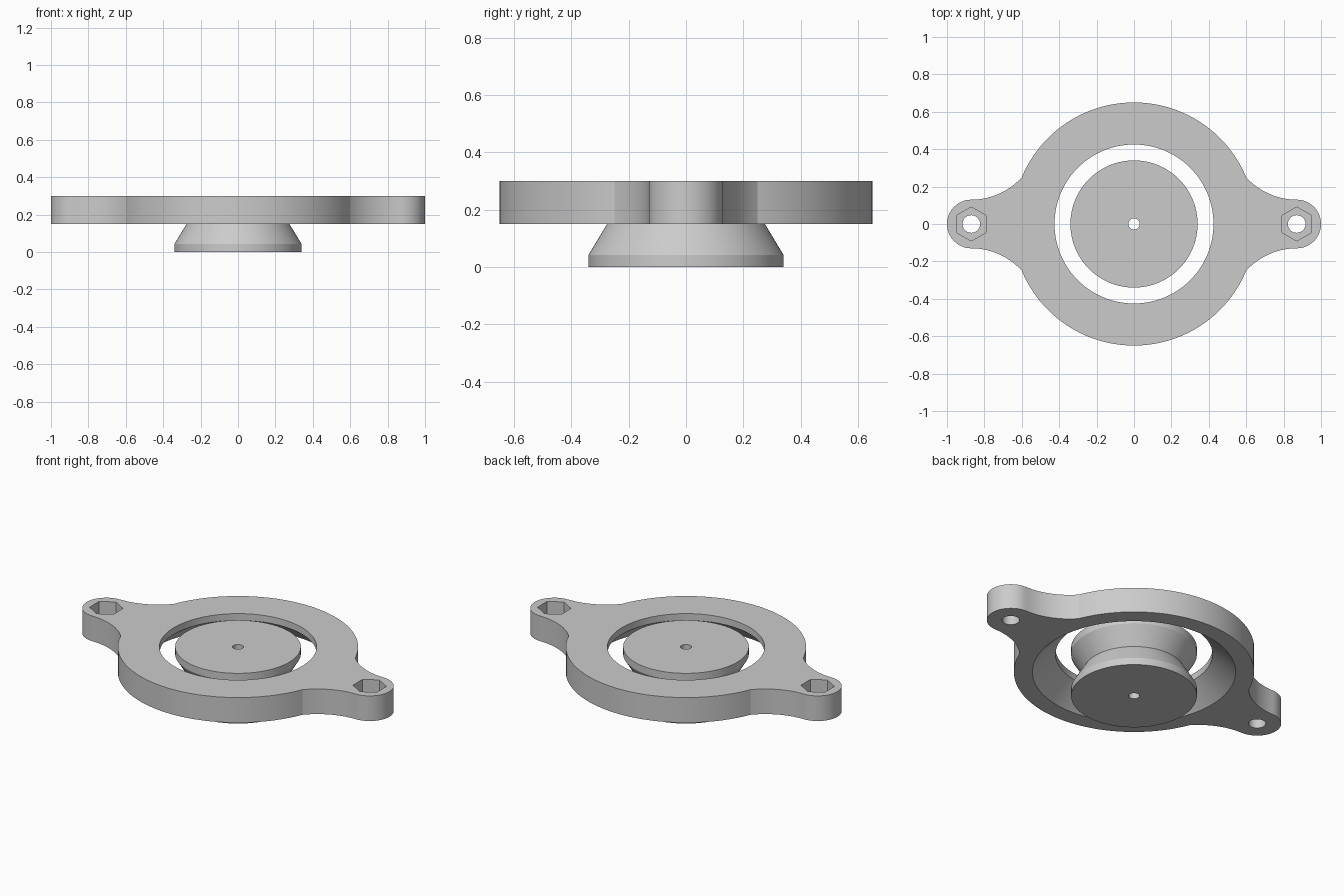
import bpy, bmesh, math

if "Cube" in bpy.data.objects:
    bpy.data.objects.remove(bpy.data.objects["Cube"], do_unlink=True)

grey = bpy.data.materials.new("plain grey")
COL = (0.6, 0.6, 0.6, 1.0)
grey.diffuse_color = COL
grey.use_nodes = True
grey.node_tree.nodes["Principled BSDF"].inputs["Base Color"].default_value = COL

Z0, Z1 = 0.15, 0.30            # plate underside and top
EAR_X, EAR_R = 0.87, 0.13      # mounting ear centre and radius
RING_R = 0.65


def make_object(name, bm):
    bmesh.ops.recalc_face_normals(bm, faces=bm.faces[:])
    mesh = bpy.data.meshes.new(name)
    bm.to_mesh(mesh)
    bm.free()
    mesh.materials.append(grey)
    obj = bpy.data.objects.new(name, mesh)
    bpy.context.collection.objects.link(obj)
    return obj


def prism(name, outline, z0, z1):
    """Closed outline extruded straight up."""
    bm = bmesh.new()
    face = bm.faces.new([bm.verts.new((x, y, z0)) for x, y in outline])
    out = bmesh.ops.extrude_face_region(bm, geom=[face])
    for v in out["geom"]:
        if isinstance(v, bmesh.types.BMVert):
            v.co.z = z1
    return make_object(name, bm)


def lathe(name, profile, seg=128, closed=False):
    """Spin an (r, z) profile; open ends get caps, closed profiles make a tube."""
    bm = bmesh.new()
    rings = [[bm.verts.new((r * math.cos(a), r * math.sin(a), z))
              for a in (math.tau * i / seg for i in range(seg))] for r, z in profile]
    pairs = list(zip(rings, rings[1:]))
    if closed:
        pairs.append((rings[-1], rings[0]))
    else:
        bm.faces.new(rings[0])
        bm.faces.new(rings[-1])
    for a, b in pairs:
        for i in range(seg):
            j = (i + 1) % seg
            bm.faces.new((a[i], a[j], b[j], b[i]))
    return make_object(name, bm)


def arc(cx, cy, r, a0, a1, n):
    return [(cx + r * math.cos(a0 + (a1 - a0) * i / n),
             cy + r * math.sin(a0 + (a1 - a0) * i / n)) for i in range(n + 1)]


def cut(target, cutter):
    mod = target.modifiers.new("cut", "BOOLEAN")
    mod.operation, mod.solver, mod.object = "DIFFERENCE", "EXACT", cutter
    bpy.context.view_layer.objects.active = target
    bpy.ops.object.modifier_apply(modifier=mod.name)
    bpy.data.objects.remove(cutter, do_unlink=True)


# Plate outline: one quarter (ear tip, concave neck, ring), then mirrored twice
corner = math.atan2(0.25, 0.60)
px, py = RING_R * math.cos(corner), RING_R * math.sin(corner)
dx, dy = EAR_X - px, py - EAR_R
neck_r = (dx * dx + dy * dy) / (2 * dy)      # tangent to the ear's side
neck_y = EAR_R + neck_r
quarter = arc(EAR_X, 0, EAR_R, 0, math.pi / 2, 16)
quarter += arc(EAR_X, neck_y, neck_r, -math.pi / 2,
               math.atan2(py - neck_y, -dx) , 14)[1:]
quarter += arc(0, 0, RING_R, corner, math.pi / 2, 28)[1:]
half = quarter + [(-x, y) for x, y in reversed(quarter[:-1])]
outline = half + [(x, -y) for x, y in reversed(half[1:-1])]
plate = prism("flanged_ring_plate", outline, Z0, Z1)

# Flared central opening with a thin straight lip at the top
cut(plate, lathe("opening_cutter", [(0.55, 0.10), (0.55, Z0), (0.425, 0.26), (0.425, 0.35)]))

# Bolt holes and hexagonal nut pockets in both ears
for side in (-1, 1):
    x = side * EAR_X
    cut(plate, prism("bolt_cutter", arc(x, 0, 0.047, 0, math.tau, 40)[:-1], 0.1, 0.35))
    cut(plate, prism("nut_cutter", arc(x, 0, 0.091, math.pi / 6, math.pi / 6 + math.tau, 6)[:-1],
                     Z1 - 0.08, 0.35))

# Waisted spool in the middle with a narrow bore
spool = lathe("centre_spool", [(0.03, 0), (0.34, 0), (0.34, 0.042), (0.275, 0.15),
                               (0.34, 0.258), (0.34, 0.30), (0.03, 0.30)], closed=True)

# Smooth the round walls, keep the edges crisp
bpy.ops.object.select_all(action="DESELECT")
for obj in (plate, spool):
    obj.select_set(True)
bpy.context.view_layer.objects.active = plate
bpy.ops.object.shade_smooth_by_angle(angle=math.radians(15))
